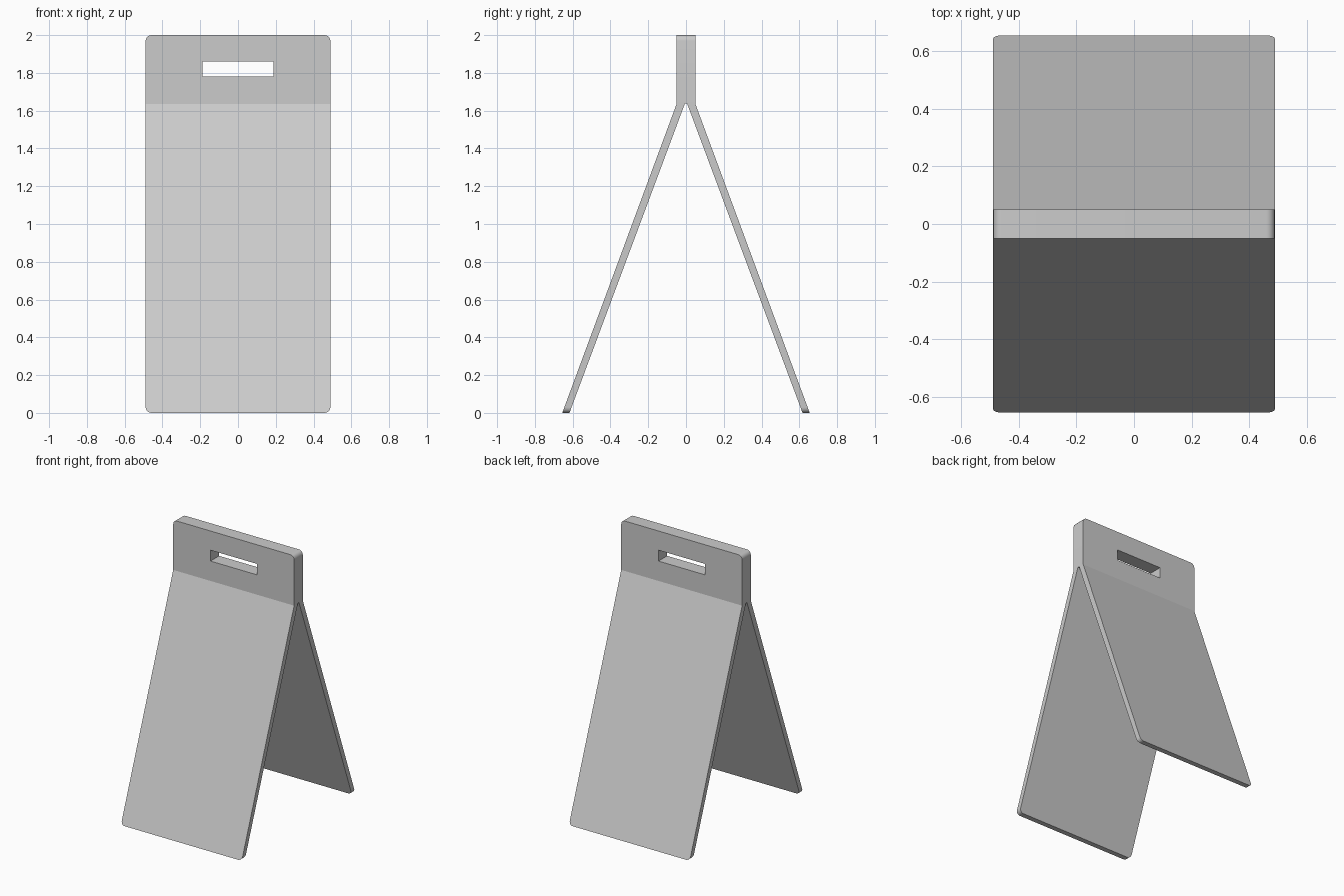
import bpy, bmesh

if "Cube" in bpy.data.objects:
    bpy.data.objects.remove(bpy.data.objects["Cube"])

HALF_W = 0.489

# Side profile (y, z): right half from top centre to inner apex, then mirrored
right = [(0.05, 2.0), (0.05, 1.635), (0.655, 0.0), (0.617, 0.0), (0.006, 1.637)]
profile = right + [(-y, z) for y, z in reversed(right)]

# Folding sign body: profile extruded along x
bm = bmesh.new()
face = bm.faces.new([bm.verts.new((-HALF_W, y, z)) for y, z in profile])
ext = bmesh.ops.extrude_face_region(bm, geom=[face])
new_verts = [g for g in ext["geom"] if isinstance(g, bmesh.types.BMVert)]
bmesh.ops.translate(bm, verts=new_verts, vec=(2 * HALF_W, 0, 0))
bmesh.ops.recalc_face_normals(bm, faces=bm.faces[:])

# Rounded corners at the top and at the feet
corners = []
for e in bm.edges:
    a, b = e.verts[0].co, e.verts[1].co
    if abs(a.x - b.x) < 1e-5 and abs(a.z - b.z) < 1e-5 and (a.z < 0.01 or a.z > 1.99):
        corners.append(e)
bmesh.ops.bevel(bm, geom=corners, offset=0.03, offset_type='OFFSET',
                segments=5, profile=0.5, affect='EDGES')
bmesh.ops.recalc_face_normals(bm, faces=bm.faces[:])
mesh = bpy.data.meshes.new("sign_board")
bm.to_mesh(mesh)
bm.free()
board = bpy.data.objects.new("sign_board", mesh)
bpy.context.collection.objects.link(board)

# Handle slot cutter
bpy.ops.mesh.primitive_cube_add(size=1, location=(0, 0, 1.82))
cutter = bpy.context.object
cutter.name = "handle_slot_cutter"
cutter.scale = (0.376, 0.4, 0.08)
cutter.hide_render = True
cutter.display_type = 'WIRE'

cut = board.modifiers.new("handle_slot", 'BOOLEAN')
cut.operation = 'DIFFERENCE'
cut.object = cutter
cut.solver = 'EXACT'

# Apply the cut and drop the helper
bpy.context.view_layer.objects.active = board
bpy.ops.object.select_all(action='DESELECT')
board.select_set(True)
bpy.ops.object.modifier_apply(modifier=cut.name)
bpy.data.objects.remove(cutter)
bpy.ops.object.shade_smooth_by_angle(angle=0.35)
